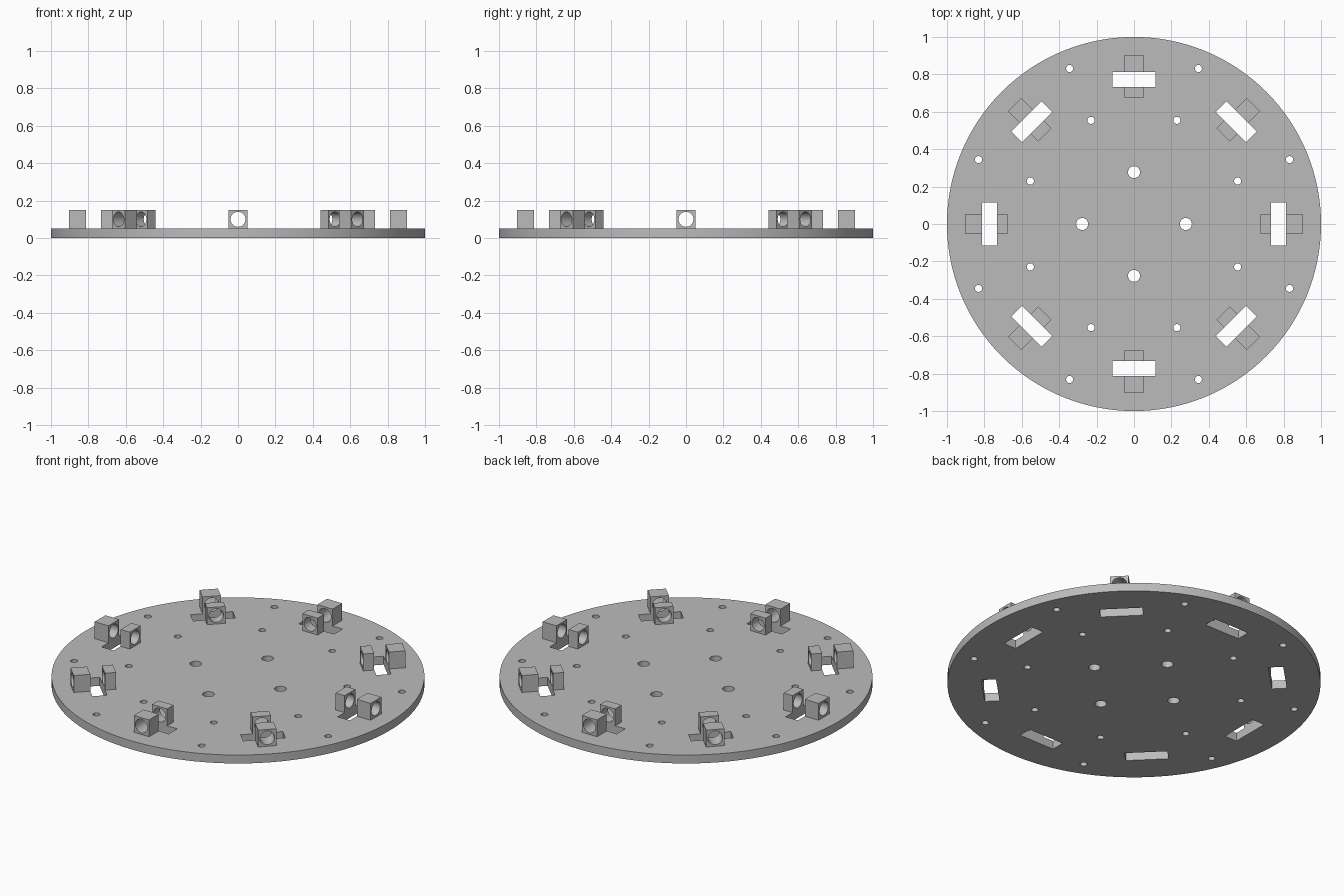
import bpy
import math
from mathutils import Matrix, Vector

if "Cube" in bpy.data.objects:
    bpy.data.objects.remove(bpy.data.objects["Cube"], do_unlink=True)

PLATE_TOP = 0.05
BLOCK_TOP = 0.15
BORE_Z = 0.1

grey = bpy.data.materials.new("plain grey")
grey.use_nodes = True
colour = (0.5, 0.5, 0.5, 1)
grey.diffuse_color = colour
grey.node_tree.nodes["Principled BSDF"].inputs["Base Color"].default_value = colour


def box(name, low, high, angle=0):
    """Box between two corners, turned about the plate axis."""
    low, high = Vector(low), Vector(high)
    bpy.ops.mesh.primitive_cube_add(size=1)
    ob = bpy.context.object
    ob.name = name
    size = Matrix.Diagonal((high - low).to_4d())
    size[3][3] = 1
    ob.data.transform(Matrix.Rotation(angle, 4, "Z")
                      @ Matrix.Translation((low + high) / 2) @ size)
    return ob


def cylinder(name, radius, depth, centre, sides=32, rotation=(0, 0, 0)):
    bpy.ops.mesh.primitive_cylinder_add(vertices=sides, radius=radius, depth=depth,
                                        location=centre, rotation=rotation)
    ob = bpy.context.object
    ob.name = name
    return ob


def cut(target, cutters):
    """Subtract the cutters, then discard them."""
    bpy.context.view_layer.objects.active = target
    for cutter in cutters:
        mod = target.modifiers.new("cut", "BOOLEAN")
        mod.operation = "DIFFERENCE"
        mod.solver = "EXACT"
        mod.object = cutter
        bpy.ops.object.modifier_apply(modifier=mod.name)
        bpy.data.objects.remove(cutter, do_unlink=True)


def finish(ob):
    ob.data.materials.clear()
    ob.data.materials.append(grey)
    bpy.ops.object.select_all(action="DESELECT")
    ob.select_set(True)
    bpy.context.view_layer.objects.active = ob
    bpy.ops.object.shade_smooth_by_angle(angle=math.radians(30))


def polar(radius, angle, z=0):
    return (radius * math.cos(angle), radius * math.sin(angle), z)


# Round base plate
plate = cylinder("base_plate", 1, PLATE_TOP, (0, 0, PLATE_TOP / 2), sides=128)
holes = []

# Four centre holes
for i in range(4):
    holes.append(cylinder("centre_hole", 0.032, 0.3, polar(0.277, i * math.pi / 2)))

# Eight stations: a slot, and small screw holes halfway to the next station
for i in range(8):
    turn = i * math.pi / 4
    holes.append(box("slot", (0.733, -0.115, -0.1), (0.813, 0.115, 0.2), turn))
    for radius in (0.6, 0.9):
        holes.append(cylinder("screw_hole", 0.019, 0.3, polar(radius, turn + math.pi / 8)))
cut(plate, holes)
finish(plate)

# Pair of bored blocks beside each slot
for i in range(8):
    turn = i * math.pi / 4
    for name, inner, outer in (("inner_block", 0.673, 0.733), ("outer_block", 0.813, 0.903)):
        block = box(f"{name}_{i + 1}", (inner, -0.05, PLATE_TOP), (outer, 0.05, BLOCK_TOP), turn)
        bore = cylinder("bore", 0.04, 0.3, polar((inner + outer) / 2, turn, BORE_Z),
                        rotation=(0, math.pi / 2, turn))
        cut(block, [bore])
        finish(block)
